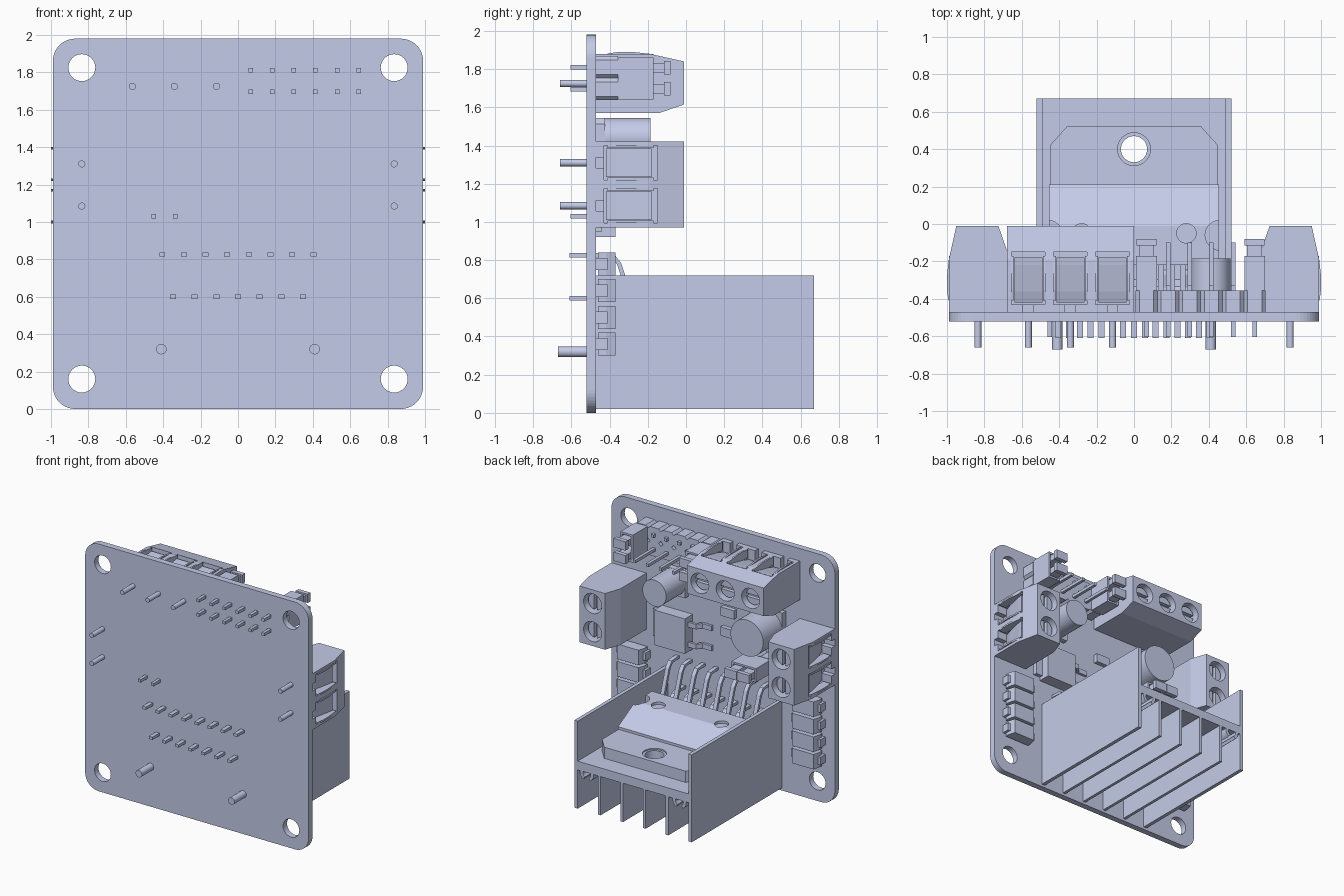
import bpy, bmesh, math
from mathutils import Matrix, Vector

if "Cube" in bpy.data.objects:
    bpy.data.objects.remove(bpy.data.objects["Cube"])

mat = bpy.data.materials.new("pale_blue_grey")
mat.use_nodes = True
colour = (0.59, 0.638, 0.855, 1)
mat.diffuse_color = colour
mat.node_tree.nodes["Principled BSDF"].inputs["Base Color"].default_value = colour
I = Matrix.Identity(4)
BOARD = -0.47  # rear face of the board


def prism(name, pts, axis, lo, hi, M=I, smooth=False):
    """Extrude a 2D outline along an axis; the outline uses the other two axes."""
    bm = bmesh.new()
    k = "xyz".index(axis)
    rings = []
    for h in (lo, hi):
        ring = []
        for p in pts:
            co = list(p)
            co.insert(k, h)
            ring.append(bm.verts.new(M @ Vector(co)))
        rings.append(ring)
    a, b = rings
    bm.faces.new(a)
    bm.faces.new(b)
    for i in range(len(a)):
        j = (i + 1) % len(a)
        f = bm.faces.new((a[i], a[j], b[j], b[i]))
        f.smooth = smooth
    bmesh.ops.recalc_face_normals(bm, faces=bm.faces)
    me = bpy.data.meshes.new(name)
    bm.to_mesh(me)
    bm.free()
    me.materials.append(mat)
    ob = bpy.data.objects.new(name, me)
    bpy.context.scene.collection.objects.link(ob)
    return ob


def box(name, x0, x1, y0, y1, z0, z1, M=I):
    return prism(name, [(x0, y0), (x1, y0), (x1, y1), (x0, y1)], "z", z0, z1, M)


def arc(cx, cy, r, a0, a1, n):
    return [(cx + r * math.cos(math.radians(a0 + (a1 - a0) * i / n)),
             cy + r * math.sin(math.radians(a0 + (a1 - a0) * i / n))) for i in range(n + 1)]


def cyl(name, p, r, lo, hi, axis="y", M=I, n=24):
    return prism(name, arc(*p, r, 0, 360, n)[:-1], axis, lo, hi, M, n > 8)


def cut(ob, cutters):
    """Subtract the cutters, bake the result and discard them."""
    for c in cutters:
        m = ob.modifiers.new("cut", "BOOLEAN")
        m.operation, m.solver, m.object = "DIFFERENCE", "EXACT", c
    dg = bpy.context.evaluated_depsgraph_get()
    me = bpy.data.meshes.new_from_object(ob.evaluated_get(dg))
    ob.modifiers.clear()
    ob.data = me
    for c in cutters:
        bpy.data.objects.remove(c)


# Board with rounded corners and mounting holes
outline = []
for i, (x, z) in enumerate([(0.87, 1.86), (-0.87, 1.86), (-0.87, 0.12), (0.87, 0.12)]):
    outline += arc(x, z, 0.12, 90 * i, 90 * i + 90, 10)
board = prism("circuit_board", outline, "y", -0.52, BOARD)
cut(board, [cyl("hole", (x, z), 0.072, -0.6, -0.4, n=32)
            for x in (-0.835, 0.835) for z in (0.16, 1.825)])


# Screw terminal blocks: length along x, wire side facing +z before placing
def terminal(name, poles, length, M):
    body = prism(name, [(BOARD, 0), (BOARD, 0.31), (-0.19, 0.31), (-0.01, 0.27),
                        (-0.01, 0.045), (-0.14, 0)], "x", 0, length, M)
    cutters = []
    for u in poles:
        cutters += [box("c", u - 0.09, u + 0.09, -0.43, -0.15, 0.2, 0.4, M),
                    box("c", u - 0.028, u + 0.028, -0.48, -0.42, 0.22, 0.4, M),
                    cyl("c", (u, 0.155), 0.08, -0.13, 0.05, "y", M)]
    cut(body, cutters)
    for u in poles:
        # Wire clamp with a sloping plate and rim strips
        prism(name + "_clamp", [(-0.42, 0.19), (-0.42, 0.23), (-0.36, 0.25), (-0.22, 0.28),
                                (-0.18, 0.285), (-0.18, 0.19)], "x", u - 0.075, u + 0.075, M)
        for s in (-1, 1):
            a, b = sorted((u + s * 0.078, u + s * 0.092))
            prism(name + "_rim", [(-0.41, 0.25), (-0.41, 0.312), (-0.35, 0.32), (-0.28, 0.32),
                                  (-0.17, 0.308), (-0.17, 0.25)], "x", a, b, M)
        screw = cyl(name + "_screw", (u, 0.155), 0.066, -0.14, -0.05, "y", M)
        cut(screw, [box("c", u - 0.08, u + 0.08, -0.08, 0, 0.142, 0.168, M)])
        cyl(name + "_pin", (u, 0.155), 0.019, -0.66, BOARD + 0.01, "y", M, 12)


for s, name in ((1, "left_terminal"), (-1, "right_terminal")):
    place = Matrix(((0, 0, s, s * 0.68), (0, 1, 0, 0), (1, 0, 0, 0.97), (0, 0, 0, 1)))
    terminal(name, (0.115, 0.34), 0.45, place)
terminal("top_terminal", (0.115, 0.34, 0.565), 0.68, Matrix.Translation((-0.68, 0, 1.57)))

# Heat sink: plate, side walls, fins and slotted bosses for the mounting pins
box("heatsink_plate", -0.51, 0.51, BOARD, 0.67, 0.33, 0.40)
for s in (-1, 1):
    a, b = sorted((s * 0.49, s * 0.52))
    box("heatsink_wall", a, b, BOARD, 0.67, 0.02, 0.72)
    for x in (0.1, 0.3):
        box("heatsink_fin", s * x - 0.012, s * x + 0.012, BOARD, 0.67, 0.02, 0.34)
    cx = s * 0.41
    prism("heatsink_boss", arc(cx, 0.32, 0.06, -60, 240, 20) + arc(cx, 0.32, 0.035, 240, -60, 20),
          "y", BOARD, 0.67)
    cyl("heatsink_pin", (cx, 0.32), 0.028, -0.67, -0.3)

# Power chip: metal tab and moulded body with side notches
tab = prism("chip_tab", [(-0.45, -0.2), (0.45, -0.2), (0.45, 0.42), (0.36, 0.52),
                         (-0.36, 0.52), (-0.45, 0.42)], "z", 0.40, 0.49)
cut(tab, [cyl("c", (0, 0.4), 0.088, 0.48, 0.6, "z", n=32)])
cut(tab, [cyl("c", (0, 0.4), 0.07, 0.3, 0.6, "z", n=32)])
cut(bpy.data.objects["heatsink_plate"], [cyl("c", (0, 0.4), 0.07, 0.2, 0.5, "z", n=32)])
body = prism("chip_body", [(-0.22, 0.44), (0.21, 0.44), (0.21, 0.51), (-0.01, 0.63),
                           (-0.22, 0.63)], "x", -0.455, 0.455)
cut(body, [cyl("c", (x, -0.05), 0.052, 0.61, 0.7, "z") for x in (-0.28, 0.28)]
    + [cyl("c", (x, -0.06), 0.08, 0.5, 0.7, "z") for x in (-0.46, 0.46)])


# Bent chip leads, in two rows
def lead(x, path, t=0.011):
    top, low = [], []
    for i, p in enumerate(path):
        p = Vector(p)
        d = Vector(path[min(i + 1, len(path) - 1)]) - Vector(path[max(i - 1, 0)])
        nrm = Vector((-d.y, d.x)).normalized() * t
        top.append(tuple(p + nrm))
        low.append(tuple(p - nrm))
    prism("chip_lead", top + low[::-1], "x", x - 0.016, x + 0.016)


for i in range(8):
    lead(-0.405 + i * 0.1157, [(-0.2, 0.54), (-0.25, 0.54), (-0.28, 0.57), (-0.35, 0.78),
                               (-0.38, 0.82), (-0.43, 0.825), (-0.61, 0.825)])
for i in range(7):
    lead(-0.347 + i * 0.1157, [(-0.2, 0.54), (-0.3, 0.54), (-0.34, 0.59), (-0.38, 0.6), (-0.61, 0.6)])


# Pin headers and jumper caps
def header_cell(x, z, tip):
    h, c = 0.058, 0.02
    pts = [(-h + c, -h), (h - c, -h), (h, -h + c), (h, h - c),
           (h - c, h), (-h + c, h), (-h, h - c), (-h, -h + c)]
    prism("header_base", [(x + a, z + b) for a, b in pts], "y", BOARD, -0.355)
    box("header_pin", x - 0.012, x + 0.012, -0.605, tip, z - 0.012, z + 0.012)


def jumper(x, z, wide, tall):
    shell = box("jumper", x - wide, x + wide, -0.355, -0.17, z - tall, z + tall)
    cut(shell, [box("c", x - wide + 0.015, x + wide - 0.015, -0.25, 0, z - tall + 0.015, z + tall - 0.015)])
    along_z = tall > wide
    for s in (-1, 1):
        o = s * (max(wide, tall) - 0.055)
        cx, cz = (x, z + o) if along_z else (x + o, z)
        box("jumper_neck", cx - 0.04, cx + 0.04, -0.26, -0.11, cz - 0.025, cz + 0.025)
        box("jumper_cap", cx - 0.053, cx + 0.053, -0.115, -0.08, cz - 0.035, cz + 0.035)


for i in range(6):
    x = 0.067 + i * 0.1157
    header_cell(x, 1.81, -0.33)
    header_cell(x, 1.695, -0.1)
for x in (0.067, 0.645):
    jumper(x, 1.752, 0.055, 0.11)
for x in (-0.45, -0.335):
    header_cell(x, 1.03, -0.12)
jumper(-0.392, 1.03, 0.11, 0.055)

# Capacitors
for name, x, z, r in (("small_capacitor", 0.41, 1.44, 0.105), ("large_capacitor", -0.41, 1.3, 0.145)):
    prism(name + "_base", [(x - r, z - r), (x + r * 0.7, z - r), (x + r, z - r * 0.7),
                           (x + r, z + r * 0.7), (x + r * 0.7, z + r), (x - r, z + r)], "y", BOARD, -0.425)
    cyl(name, (x, z), r, -0.43, -0.185, n=40)

# Voltage regulator with tab and two legs
box("regulator_body", 0.27, 0.54, BOARD, -0.37, 0.92, 1.2)
box("regulator_tab", 0.5, 0.6, BOARD, -0.44, 0.95, 1.17)
for z in (0.98, 1.14):
    prism("regulator_leg", [(0.28, -0.41), (0.2, -0.41), (0.17, -0.45), (0.09, -0.45), (0.09, BOARD),
                            (0.18, BOARD), (0.21, -0.43), (0.28, -0.43)], "z", z - 0.02, z + 0.02)

# Diodes along both edges, with folded legs
for s in (-1, 1):
    for i in range(4):
        z, x = 0.36 + i * 0.14, s * 0.775
        prism("diode", [(x - 0.11, -0.46), (x + 0.11, -0.46), (x + 0.11, -0.42), (x + 0.095, -0.37),
                        (x - 0.095, -0.37), (x - 0.11, -0.42)], "z", z - 0.06, z + 0.06)
        box("diode_legs", x - 0.13, x + 0.13, BOARD, -0.41, z - 0.032, z + 0.032)

# Small chip resistors
for x, z in ((-0.06, 1.31), (-0.06, 1.15)):
    box("resistor", x - 0.06, x + 0.06, BOARD, -0.435, z - 0.035, z + 0.035)
